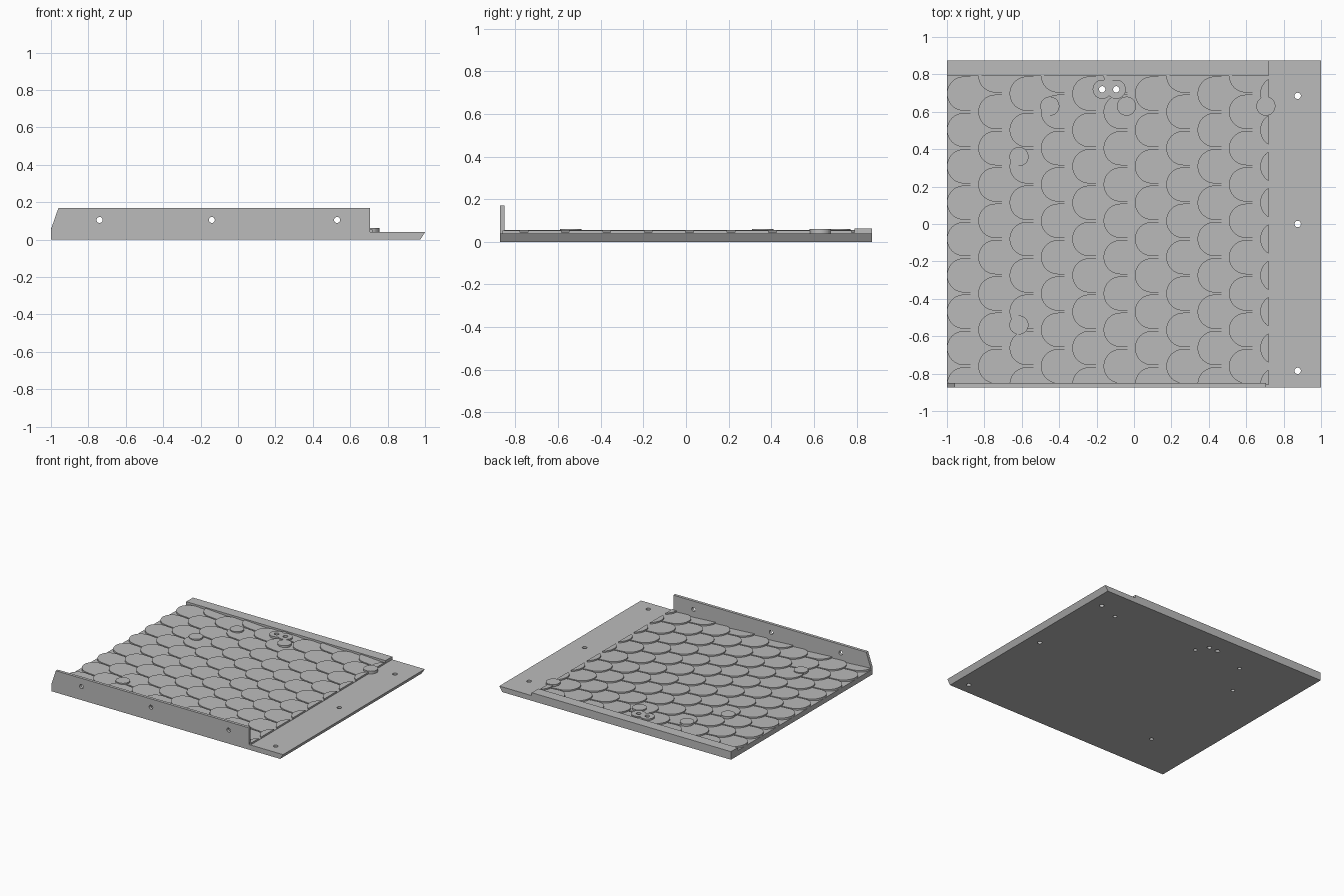
import bpy, bmesh, math

cube = bpy.data.objects.get("Cube")
if cube:
    bpy.data.objects.remove(cube, do_unlink=True)

grey = bpy.data.materials.new("plain_grey")
grey.use_nodes = True
colour = (0.5, 0.5, 0.5, 1)
grey.diffuse_color = colour
grey.node_tree.nodes["Principled BSDF"].inputs["Base Color"].default_value = colour


def finish(name, bm):
    bmesh.ops.recalc_face_normals(bm, faces=bm.faces)
    mesh = bpy.data.meshes.new(name)
    bm.to_mesh(mesh)
    bm.free()
    mesh.materials.append(grey)
    obj = bpy.data.objects.new(name, mesh)
    bpy.context.collection.objects.link(obj)
    return obj


def prism(bm, points, offset):
    """Closed solid from a flat outline and an extrusion vector."""
    face = bm.faces.new([bm.verts.new(p) for p in points])
    new = bmesh.ops.extrude_face_region(bm, geom=[face], use_keep_orig=True)["geom"]
    verts = [v for v in new if isinstance(v, bmesh.types.BMVert)]
    bmesh.ops.translate(bm, verts=verts, vec=offset)
    return verts


def side_panel(name, profile, y0, y1):
    bm = bmesh.new()
    prism(bm, [(x, y0, z) for x, z in profile], (0, y1 - y0, 0))
    return finish(name, bm)


def disc(bm, x, y, r, z0, z1, sides=32):
    ring = [(x + r * math.cos(2 * math.pi * i / sides),
             y + r * math.sin(2 * math.pi * i / sides), z0) for i in range(sides)]
    prism(bm, ring, (0, 0, z1 - z0))


def cut(obj, cutter, self_overlap=False):
    mod = obj.modifiers.new("holes", "BOOLEAN")
    mod.object = cutter
    mod.operation = "DIFFERENCE"
    mod.solver = "EXACT"
    mod.use_self = self_overlap
    bpy.context.view_layer.objects.active = obj
    bpy.ops.object.modifier_apply(modifier=mod.name)


HALF = 0.873
TOP = 0.04
END = 0.72
screw_holes = [(0.875, 0.685), (0.875, 0), (0.875, -0.785)]
twin_holes = [(-0.17, 0.72), (-0.095, 0.72)]
blind_holes = [(-0.45, 0.63), (-0.04, 0.63), (-0.615, 0.36), (-0.615, -0.54), (0.705, 0.63)]

# Base plate with bevelled end, front wall and back rail
plate = side_panel("base_plate", [(-1, 0), (0.975, 0), (1, TOP), (-1, TOP)], -HALF, HALF)
wall = side_panel("front_wall", [(-1, 0), (0.705, 0), (0.705, 0.17), (-0.96, 0.17), (-1, 0.055)],
                  -HALF, -0.85)
rail = side_panel("back_rail", [(-1, 0.02), (END, 0.02), (END, 0.063), (-1, 0.063)], 0.79, HALF)

# Overlapping round-tipped scales, sloping down towards the right end
PITCH_X, PITCH_Y, R = 0.1675, 0.1943, 0.0915
LENGTH, TIP, LOW = 0.27, 0.056, 0.03
limits = [((END, 0, 0), (1, 0, 0)), ((0, 0.8, 0), (0, 1, 0)), ((0, -0.86, 0), (0, -1, 0))]
scales_bm = bmesh.new()
for col in range(11):
    tip = -1 + col * PITCH_X
    for row in range(9):
        cy = 0.697 - row * PITCH_Y + (PITCH_Y / 2 if col % 2 else 0)
        part = bmesh.new()
        outline = [(tip + LENGTH, cy + R, LOW)]
        for i in range(25):
            a = math.pi / 2 + math.pi * i / 24
            outline.append((tip + R + R * math.cos(a), cy + R * math.sin(a), LOW))
        outline.append((tip + LENGTH, cy - R, LOW))
        for v in prism(part, outline, (0, 0, 0.01)):
            v.co.z = TIP - 0.017 * (v.co.x - tip) / LENGTH
        for co, normal in limits:
            geom = part.verts[:] + part.edges[:] + part.faces[:]
            bmesh.ops.bisect_plane(part, geom=geom, plane_co=co, plane_no=normal, clear_outer=True)
            rim = [e for e in part.edges if e.is_boundary]
            if rim:
                bmesh.ops.holes_fill(part, edges=rim)
        bmesh.ops.recalc_face_normals(part, faces=part.faces)
        temp = bpy.data.meshes.new("temp")
        part.to_mesh(temp)
        part.free()
        scales_bm.from_mesh(temp)
        bpy.data.meshes.remove(temp)
scales = finish("scales", scales_bm)

# Round bosses on the scales
bosses = []
for i, (x, y) in enumerate(twin_holes + blind_holes):
    bm = bmesh.new()
    disc(bm, x, y, 0.051, 0.032, 0.061)
    bosses.append(finish(f"boss_{i + 1}", bm))

# Drill the through holes, the blind holes and the wall holes
bm = bmesh.new()
for x, y in screw_holes + twin_holes:
    disc(bm, x, y, 0.017, -0.1, 0.2, 24)
for x, y in blind_holes:
    disc(bm, x, y, 0.014, -0.1, 0.028, 24)
drill = finish("plate_drill", bm)
cut(plate, drill)
cut(scales, drill, True)
for boss in bosses[:2]:
    cut(boss, drill)

bm = bmesh.new()
for x in (-0.74, -0.14, 0.53):
    ring = [(x + 0.016 * math.cos(math.pi * i / 12), -1, 0.105 + 0.016 * math.sin(math.pi * i / 12))
            for i in range(24)]
    prism(bm, ring, (0, 0.3, 0))
wall_drill = finish("wall_drill", bm)
cut(wall, wall_drill)

for helper in (drill, wall_drill):
    bpy.data.objects.remove(helper, do_unlink=True)
